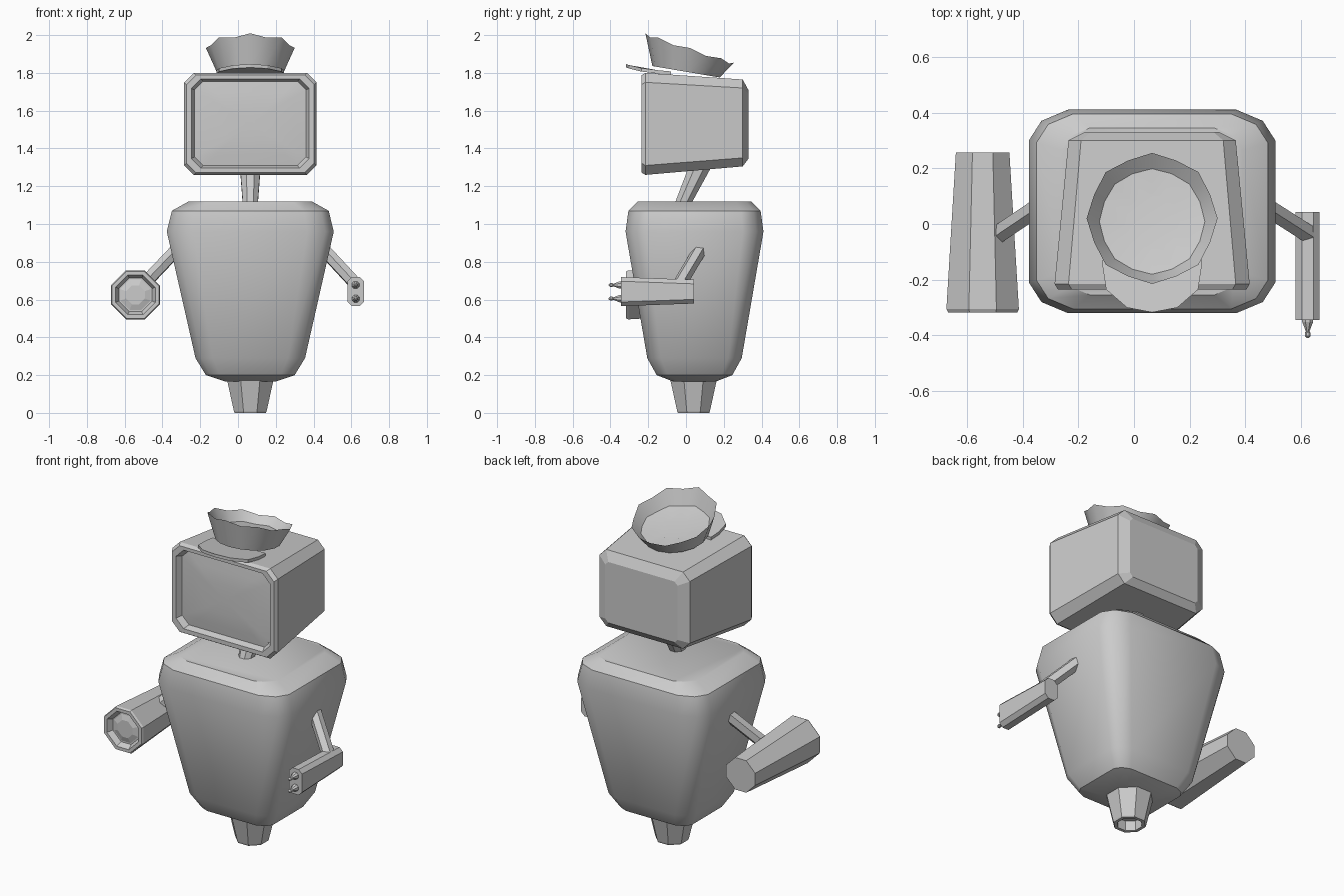
import bpy, bmesh, math
from mathutils import Vector

if "Cube" in bpy.data.objects:
    bpy.data.objects.remove(bpy.data.objects["Cube"])

CX, CY = 0.065, 0.045          # body axis


def loft(name, rings, smooth=35):
    """Skin a list of equal-length rings and cap both ends."""
    bm = bmesh.new()
    vs = [[bm.verts.new(p) for p in r] for r in rings]
    n = len(vs[0])
    for a, b in zip(vs, vs[1:]):
        for i in range(n):
            j = (i + 1) % n
            bm.faces.new((a[i], a[j], b[j], b[i]))
    bm.faces.new(vs[0][::-1])
    bm.faces.new(vs[-1])
    bmesh.ops.recalc_face_normals(bm, faces=bm.faces)
    me = bpy.data.meshes.new(name)
    bm.to_mesh(me)
    bm.free()
    if smooth:
        me.shade_smooth()
        me.set_sharp_from_angle(angle=math.radians(smooth))
    ob = bpy.data.objects.new(name, me)
    bpy.context.collection.objects.link(ob)
    return ob


def outline(hu, hv, cu, cv, mid=None):
    """Rectangle with cut corners, optionally one extra point per corner."""
    q = [(hu, hv - cv)] + ([(hu - mid[0], hv - mid[1])] if mid else []) + [(hu - cu, hv)]
    return (q + [(-u, v) for u, v in q[::-1]] +
            [(-u, -v) for u, v in q] + [(u, -v) for u, v in q[::-1]])


def ring_xy(z, pts, cx=CX, cy=CY):
    return [(cx + u, cy + v, z) for u, v in pts]


def ring_xz(y, pts, cx, cz):
    return [(cx + u, y, cz + v) for u, v in pts]


def polygon(r, n, turn=0.5):
    return [(r * math.cos(2 * math.pi * (i + turn) / n),
             r * math.sin(2 * math.pi * (i + turn) / n)) for i in range(n)]


def rod(name, a, b, ra, rb, n=6):
    a, b = Vector(a), Vector(b)
    rot = (b - a).to_track_quat('Z', 'Y')
    return loft(name, [[p + rot @ Vector((u, v, 0)) for u, v in polygon(r, n)]
                       for p, r in ((a, ra), (b, rb))], 0)


# torso: tapered shell with rounded ends
body = []
for z, hx, hy in [(0.165, .13, .11), (0.2, .235, .20), (0.29, .29, .25),
                  (0.96, .442, .365), (1.07, .415, .35), (1.12, .325, .30)]:
    s = hx / .442
    body.append(ring_xy(z, outline(hx, hy, .14 * s, .11 * s, (.045 * s, .04 * s))))
loft("torso", body)

# hollow base nozzle
loft("base_nozzle", [ring_xy(z, polygon(r, 8), CX, 0.04) for z, r in
                     [(.22, .137), (.17, .132), (.01, .094), (0, .09), (0, .07), (.06, .07)]], 0)

# leaning neck
rod("neck", (CX, -.035, 1.07), (CX, .09, 1.34), .04, .062, 8)

# screen head: back cap, tapering shell, front frame, recessed screen
head = []
for y, hx, z0, z1, c in [(.33, .24, 1.345, 1.71, .02), (.30, .30, 1.305, 1.765, .045),
                         (-.215, .35, 1.26, 1.80, .05), (-.235, .338, 1.272, 1.788, .05),
                         (-.235, .312, 1.297, 1.768, .05), (-.20, .295, 1.31, 1.755, .045)]:
    head.append(ring_xz(y, outline(hx, (z1 - z0) / 2, c, c), CX, (z0 + z1) / 2))
loft("head", head, 0)
loft("screen", [ring_xz(y, outline(.29 * s, .22 * s, .045 * s, .045 * s), CX, 1.532)
                for y, s in [(-.19, 1.0), (-.202, 1.0), (-.212, .75), (-.217, .4), (-.218, .1)]])

# tilted cap with a wavy rim and a sunken crown
N = 16


def cap_ring(k, r_in=1.0, lift=0.0):
    """k blends from the band (0) to the rim (1)."""
    pts = []
    for i in range(N):
        t = 2 * math.pi * i / N
        wave = 1 if i % 2 == 0 else -1
        r = (.178 * (1 - k) + (.230 + .005 * wave) * k) * r_in
        x, y = r * math.cos(t), r * math.sin(t) + .02 * k
        z0 = 1.806 - .17 * y
        z1 = 1.925 - .33 * (y - .02) + .007 * wave
        pts.append((CX + x, y, z0 + (z1 - z0) * k + lift))
    return pts


loft("cap", [cap_ring(0, .9), cap_ring(0), cap_ring(1), cap_ring(.45, .93),
             cap_ring(.4, .5, -.004)], 40)

# cap visor
visor = [(-.175, -.08), (-.178, -.15), (-.165, -.235), (-.09, -.30), (0, -.317),
         (.09, -.30), (.165, -.235), (.178, -.15), (.175, -.08)]
loft("cap_visor", [[(CX + x, y, 1.845 - .1 * (y + .3) - .5 * x * x + dz) for x, y in visor]
                   for dz in (-.018, 0)], 0)

# upper arms
rod("left_upper_arm", (-.30, .09, .89), (-.50, -.045, .68), .037, .037)
rod("right_upper_arm", (.43, .09, .89), (.625, -.035, .68), .037, .037)

# left forearm: flared barrel with a recessed mouth
barrel = []
for y, r in [(.257, .096), (-.305, .13), (-.317, .124), (-.317, .105), (-.285, .088),
             (-.285, .08), (-.295, .05)]:
    c = r * .62
    barrel.append(ring_xz(y, outline(r, r, c, c), -.543, .625))
loft("left_barrel", barrel, 0)

# right forearm: cut-corner box with two prongs
loft("right_forearm", [ring_xz(y, outline(.043, h, .022, .022), .623, .642)
                       for y, h in [(.043, .063), (-.345, .077)]], 0)
for i, z in enumerate((.677, .605)):
    loft(f"prong_{i + 1}", [ring_xz(y, polygon(r, 8), .623, z) for y, r in
                            [(-.33, .022), (-.352, .021), (-.385, .007), (-.39, .011),
                             (-.402, .011), (-.409, .004)]], 0)
